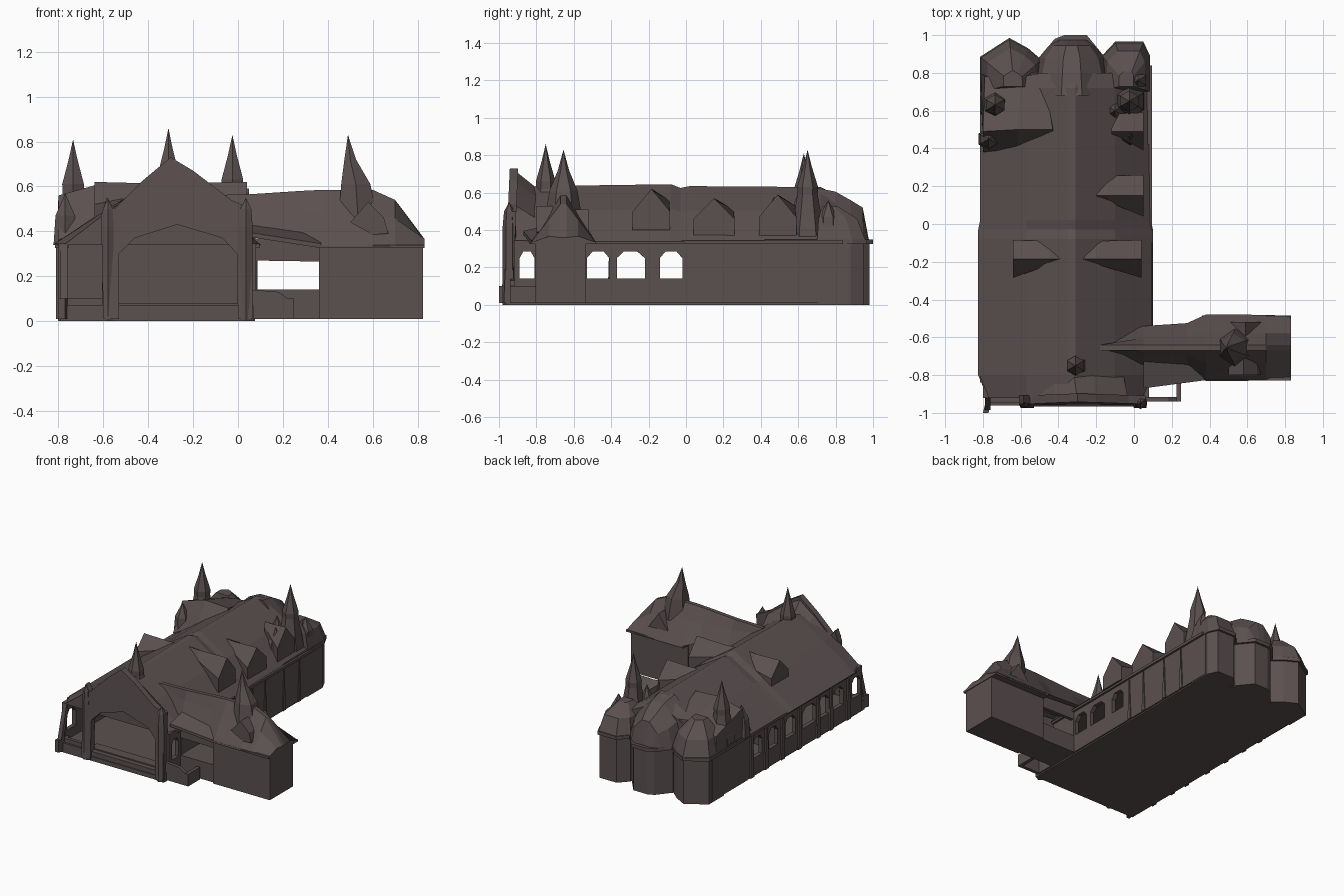
import bpy
import bmesh
from math import cos, sin, tau

cube = bpy.data.objects.get("Cube")
if cube:
    bpy.data.objects.remove(cube, do_unlink=True)

stone = bpy.data.materials.new("dark_umber_stone")
stone.use_nodes = True
stone.diffuse_color = (0.105, 0.08, 0.08, 1)
bsdf = next(n for n in stone.node_tree.nodes if n.type == 'BSDF_PRINCIPLED')
bsdf.inputs["Base Color"].default_value = stone.diffuse_color
bsdf.inputs["Roughness"].default_value = 0.9


def loft(name, rings, tip=None):
    """Skin closed rings of equal length, capped or drawn to a tip."""
    bm = bmesh.new()
    rows = [[bm.verts.new(p) for p in ring] for ring in rings]
    n = len(rows[0])
    for a, b in zip(rows, rows[1:]):
        for i in range(n):
            j = (i + 1) % n
            bm.faces.new((a[i], a[j], b[j], b[i]))
    bm.faces.new(rows[0][::-1])
    if tip:
        t = bm.verts.new(tip)
        for i in range(n):
            bm.faces.new((rows[-1][i], rows[-1][(i + 1) % n], t))
    else:
        bm.faces.new(rows[-1])
    bmesh.ops.recalc_face_normals(bm, faces=bm.faces)
    mesh = bpy.data.meshes.new(name)
    bm.to_mesh(mesh)
    bm.free()
    mesh.materials.append(stone)
    obj = bpy.data.objects.new(name, mesh)
    bpy.context.collection.objects.link(obj)
    return obj


def box(name, x0, x1, y0, y1, z0, z1):
    base = [(x0, y0), (x1, y0), (x1, y1), (x0, y1)]
    return loft(name, [[(x, y, z) for x, y in base] for z in (z0, z1)])


def along_x(name, profile, x0, x1):
    return loft(name, [[(x, y, z) for y, z in profile] for x in (x0, x1)])


def along_y(name, profile, y0, y1, lean=0):
    return loft(name, [[(x, y + lean * z, z) for x, z in profile] for y in (y0, y1)])


def ring(c, r, z, n):
    return [(c[0] + r * cos(tau * (i + .5) / n), c[1] + r * sin(tau * (i + .5) / n), z)
            for i in range(n)]


def turned(name, c, steps, tip, n=6):
    return loft(name, [ring(c, r, z, n) for r, z in steps], tip)


def comb(y0, y1, z0, z1, spans, spring, crown):
    """Wall outline with pointed notches open at the bottom."""
    pts = [(y0, z1), (y0, z0)]
    for a, b in spans:
        w = b - a
        pts += [(a, z0), (a, spring), (a + .25 * w, crown), (b - .25 * w, crown),
                (b, spring), (b, z0)]
    return pts + [(y1, z0), (y1, z1)]


# Hall floor, sills, side arcades and inner wall
box("hall_floor", -.79, .07, -.96, .82, 0, .07)
left_bays = [(-.90, -.80), (-.70, -.58), (-.53, -.41), (-.38, -.22), (-.14, -.02),
             (.07, .17), (.25, .35)]
right_bays = [(-.89, -.81), (-.53, -.41), (-.37, -.22), (-.14, -.02)]
for side, x, bays in (("left", .05, right_bays), ("right", -.80, left_bays)):
    box(side + "_sill", x, x + .03, -.92, .82, .01, .14)
    along_x(side + "_arcade", comb(-.92, .82, .13, .345, bays, .25, .285), x, x + .03)
    box(side + "_eave", x - .015, x + .045, -.84, .84, .325, .345)
box("inner_wall", -.78, .06, .0, .03, .05, .35)
for y in (-.75, -.55, -.40, -.18, .02, .21, .38):
    along_x("right_buttress", [(y - .02, .01), (y + .02, .01), (y + .01, .33), (y - .01, .33)],
            -.812, -.79)
for y in (.05, .2, .42, .6):
    along_x("left_buttress", [(y - .015, .01), (y + .015, .01), (y, .32)], .07, .088)


# Main roof, clipped at the front corners
def roof_ring(y, inset, top):
    mid = .34 + (top - .34) * .56
    return [(-.825 + inset, y, .34), (-.57, y, mid), (-.35, y, top),
            (-.31, y, top), (-.10, y, mid), (.10 - inset, y, .34)]


loft("main_roof", [roof_ring(-.92, .05, .62), roof_ring(-.80, 0, .635), roof_ring(-.08, 0, .645),
                   roof_ring(-.03, 0, .625), roof_ring(.02, .01, .635), roof_ring(.72, .02, .63),
                   roof_ring(.80, .03, .59)])

# Leaning front gable with an open portal
outline = [(-.60, .01), (-.61, .47), (-.585, .55), (-.55, .50), (-.42, .63), (-.30, .73),
           (-.20, .67), (-.03, .54), (.06, .50), (.065, .01)]
portal = [(0, .01), (-.005, .30), (-.07, .37), (-.27, .43), (-.46, .37), (-.53, .30), (-.53, .01)]
along_y("front_gable", outline + portal, -.975, -.93, .045)
along_y("portal_tympanum", [(-.54, .34), (-.27, .47), (0, .34)], -.93, -.91)
loft("gable_roof", [[(x, -.93, z) for x, z in outline[3:8]],
                    [(-.54, -.78, .47), (-.42, -.78, .56), (-.32, -.78, .61),
                     (-.22, -.78, .56), (-.06, -.78, .45)]])
for i in range(3):
    box("front_step", -.56, .04, -.965 + .02 * i, -.85, .01, .035 + .022 * i)
for x, w in ((-.58, .03), (.035, .035)):
    turned("facade_pier", (x, -.945), [(w, 0), (w, .42), (w * .8, .50)], (x, -.945, .55))

# Low walls beside the porch
box("left_parapet_return", .225, .25, -.94, -.80, .01, .10)
along_y("left_parapet", [(.06, .01), (.25, .01), (.25, .08), (.18, .13), (.06, .14)], -.94, -.915)
box("right_parapet", -.77, -.60, -.945, -.92, .01, .10)
loft("right_parapet_end", [[(-.80, -1, z), (-.77, -1, z), (-.75, -.90, z), (-.775, -.90, z)]
                           for z in (.01, .10)])
loft("right_corner_brace", [[(x, -.985, .10), (x, -.95, .10), (x, -.90, .30), (x, -.92, .34)]
                            for x in (-.79, -.76)])

# Side wing with an open gallery linking it to the hall
box("wing_block", .36, .825, -.805, -.535, .01, .335)
box("gallery_floor", .06, .37, -.79, -.545, .01, .14)
for y in (-.79, -.57):
    along_y("gallery_beam", [(.06, .27), (.37, .265), (.37, .35), (.06, .37)], y, y + .025)
    box("gallery_post", .06, .085, y, y + .025, .1, .35)
loft("gallery_lean_to", [[(.05, -.87, z), (.37, -.828, z - .05), (.37, -.70, z), (.05, -.70, z + .04)]
                         for z in (.375, .395)])


def wing_ring(x, south, north, top, base):
    mid = (base + top) / 2 + .02
    return [(x, -.655 - south, base), (x, -.655 - south * .45, mid), (x, -.67, top),
            (x, -.64, top), (x, -.655 + north * .45, mid), (x, -.655 + north, base)]


loft("wing_roof", [wing_ring(-.18, .03, .03, .56, .44), wing_ring(.05, .09, .115, .565, .39),
                   wing_ring(.28, .10, .13, .58, .37), wing_ring(.38, .175, .175, .585, .335),
                   wing_ring(.60, .175, .175, .585, .335), wing_ring(.70, .173, .173, .54, .335),
                   wing_ring(.83, .17, .17, .36, .335)])
box("wing_eave", .36, .83, -.828, -.484, .325, .34)
along_y("wing_front_dormer", [(.50, .44), (.60, .385), (.67, .39), (.65, .46), (.58, .53)],
        -.80, -.66)
along_y("wing_rear_dormer", [(.50, .38), (.68, .38), (.59, .51)], -.64, -.52)


# Roof dormers, with the rear slope running back into the roof
def dormer(name, y, half, x_out, x_in, base, top):
    face = [(-half, base), (half, base), (half, base + .1), (0, top), (-half, base + .1)]
    x_mid = x_out + .75 * (x_in - x_out)
    back = [(-half * .3, base), (half * .95, base), (half * .95, top - .06), (0, top - .005),
            (-half * .3, top - .06)]
    loft(name, [[(x_out, y + dy, z) for dy, z in face],
                [(x_mid, y + dy, z) for dy, z in back],
                [(x_in, y + dy * .15, max(z, top - .03)) for dy, z in face]])


dormer("left_front_dormer", -.185, .10, .04, -.27, .40, .62)
dormer("left_rear_dormer", .15, .11, .05, -.20, .36, .57)
dormer("left_chapel_dormer", .49, .10, .05, -.12, .37, .59)
dormer("right_front_dormer", -.185, .10, -.64, -.38, .42, .62)

# Rear pavilions, the right one with a steep front slope
loft("right_pavilion_roof", [[(-.80, .38, .36), (-.80, .49, .56), (-.79, .78, .46), (-.81, .80, .34)],
                             [(-.62, .40, .45), (-.62, .50, .61), (-.60, .78, .53), (-.60, .80, .34)],
                             [(-.42, .48, .55), (-.43, .50, .60), (-.48, .80, .52), (-.48, .80, .40)]])
box("right_pavilion", -.805, -.70, .43, .84, .01, .35)
box("left_pavilion", -.02, .08, .42, .86, .01, .35)


# Three faceted apses across the rear
def scaled(plan, s, z):
    cx = sum(p[0] for p in plan) / len(plan)
    return [(cx + (x - cx) * s, .74 + (y - .74) * s, z) for x, y in plan]


def apse_wall(name, plan):
    loft(name + "_wall", [scaled(plan, .93, z) for z in (0, .34)])
    loft(name + "_eave", [scaled(plan, 1, z) for z in (.325, .35)])


central = [(-.52, .72), (-.51, .87), (-.42, .98), (-.37, 1), (-.25, 1), (-.16, .89), (-.14, .72)]
right = [(-.815, .70), (-.815, .885), (-.66, .985), (-.56, .93), (-.49, .87), (-.48, .70)]
left = [(-.18, .70), (-.17, .89), (-.10, .965), (.05, .965), (.085, .89), (.085, .70)]
for name, plan in (("central_apse", central), ("right_apse", right), ("left_apse", left)):
    apse_wall(name, plan)
for name, plan, peak in (("right_apse", right, .56), ("left_apse", left, .53)):
    loft(name + "_roof", [scaled(plan, .97, .35), scaled(plan, .78, .46), scaled(plan, .3, peak)])


def apse_roof_ring(y, half, top):
    pts = [(-1, .34), (-.8, .34 + (top - .34) * .6), (-.25, top)]
    return [(-.33 + half * u, y, z) for u, z in pts] + [(-.33 - half * u, y, z) for u, z in pts[::-1]]


loft("central_apse_roof", [apse_roof_ring(.68, .22, .63), apse_roof_ring(.80, .195, .605),
                           apse_roof_ring(.88, .175, .56), apse_roof_ring(.945, .12, .52),
                           apse_roof_ring(.975, .08, .36)])


# Spires on flared bases
def spire(name, x, y, r, base, top):
    turned(name, (x, y), [(r, base), (r * .95, base + .05), (r * .6, top - .24),
                          (r * .62, top - .2), (r * .25, top - .09)], (x, y, top))


spire("front_spire", -.31, -.75, .085, .50, .86)
spire("left_rear_spire", -.025, .65, .09, .36, .83)
spire("right_rear_spire", -.735, .63, .09, .36, .81)
loft("wing_spire", [ring((.535, -.655), .10, .46, 6), ring((.525, -.655), .075, .61, 6),
                    ring((.50, -.655), .03, .72, 6)], (.49, -.655, .83))
for x, y, top in ((-.02, .47, .58), (.02, .76, .56), (-.77, .45, .57), (-.10, .60, .60)):
    turned("roof_pinnacle", (x, y), [(.06, .34), (.05, .47)], (x, y, top))
